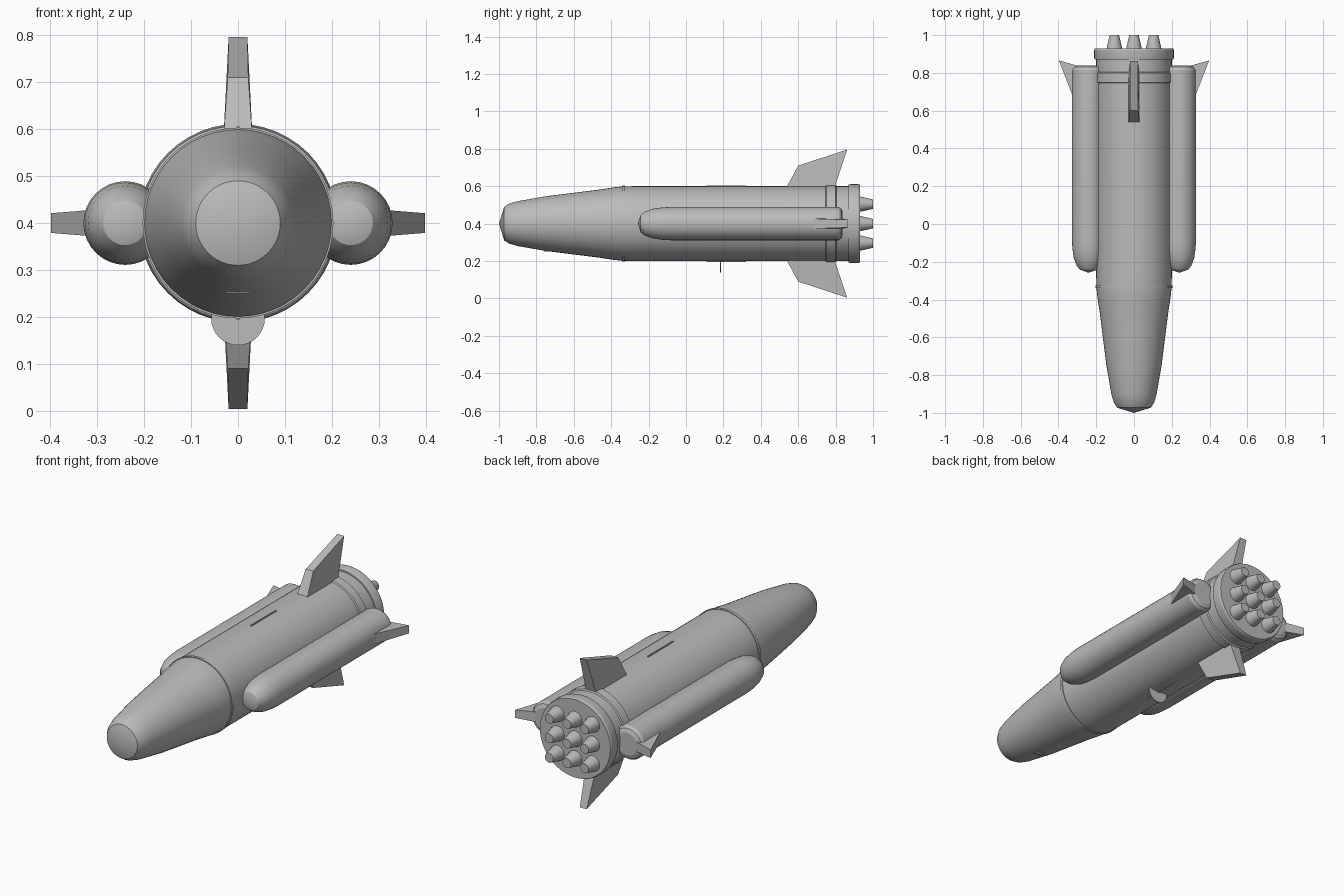
import bpy, bmesh, math
from mathutils import Vector

if "Cube" in bpy.data.objects:
    bpy.data.objects.remove(bpy.data.objects["Cube"])

ZC = 0.4  # height of the rocket axis

grey = bpy.data.materials.new("hull grey")
grey.diffuse_color = (0.5, 0.5, 0.5, 1)
grey.use_nodes = True
grey.node_tree.nodes["Principled BSDF"].inputs["Base Color"].default_value = grey.diffuse_color


def finish(name, bm, smooth=True):
    bmesh.ops.remove_doubles(bm, verts=bm.verts, dist=1e-5)
    bmesh.ops.recalc_face_normals(bm, faces=bm.faces)
    me = bpy.data.meshes.new(name)
    bm.to_mesh(me)
    bm.free()
    me.materials.append(grey)
    ob = bpy.data.objects.new(name, me)
    bpy.context.collection.objects.link(ob)
    if smooth:
        bpy.ops.object.select_all(action='DESELECT')
        ob.select_set(True)
        bpy.context.view_layer.objects.active = ob
        bpy.ops.object.shade_smooth_by_angle(angle=math.radians(20))
    return ob


def lathe(name, profile, x=0, z=ZC, sides=48):
    """Spin (y, radius) points round an axis parallel to y."""
    bm = bmesh.new()
    vs = [bm.verts.new((x + r, y, z)) for y, r in profile]
    es = [bm.edges.new(p) for p in zip(vs, vs[1:])]
    bmesh.ops.spin(bm, geom=vs + es, cent=(x, 0, z), axis=(0, 1, 0),
                   angle=2 * math.pi, steps=sides)
    return finish(name, bm)


def fin(name, outline, place):
    """Loft (y, distance, half thickness) outline; place maps (d, y, t) to space."""
    bm = bmesh.new()
    a = [bm.verts.new(place(d, y, t)) for y, d, t in outline]
    b = [bm.verts.new(place(d, y, -t)) for y, d, t in outline]
    bm.faces.new(a)
    bm.faces.new(b[::-1])
    n = len(a)
    for i in range(n):
        j = (i + 1) % n
        bm.faces.new((a[i], b[i], b[j], a[j]))
    return finish(name, bm, False)


def box(name, loc, size):
    bm = bmesh.new()
    bmesh.ops.create_cube(bm, size=1)
    for v in bm.verts:
        v.co = Vector(loc) + v.co * Vector(size)
    return finish(name, bm, False)


# main hull with nose
lathe("hull", [(-1, 0), (-0.972, 0.09), (-0.945, 0.107), (-0.9, 0.12), (-0.75, 0.146),
               (-0.6, 0.165), (-0.47, 0.181), (-0.4, 0.192), (-0.34, 0.199),
               (-0.28, 0.2), (0.9, 0.2), (0.9, 0)])
# raised bands and the engine rim
lathe("nose_band", [(-0.34, 0.19), (-0.34, 0.203), (-0.325, 0.203), (-0.325, 0.19)])
lathe("rear_band", [(0.74, 0.19), (0.75, 0.207), (0.8, 0.207), (0.81, 0.19)])
lathe("engine_rim", [(0.87, 0), (0.87, 0.208), (0.88, 0.211), (0.92, 0.211), (0.93, 0.207), (0.93, 0)])

# three by three engine nozzles
for i in (-1, 0, 1):
    for k in (-1, 0, 1):
        lathe("nozzle", [(0.92, 0), (0.92, 0.042), (0.935, 0.04), (1, 0.025), (1, 0)],
              i * 0.104, ZC + k * 0.104, 20)

# side boosters with their fins
for s in (-1, 1):
    lathe("booster", [(-0.258, 0), (-0.242, 0.047), (-0.22, 0.064), (-0.18, 0.079), (-0.13, 0.086),
                      (-0.08, 0.089), (0.815, 0.089), (0.83, 0.08), (0.838, 0.06), (0.838, 0)],
          s * 0.24, ZC, 32)
    fin("booster_fin", [(0.64, 0.31, 0.028), (0.866, 0.398, 0.021), (0.83, 0.27, 0.028)],
        lambda d, y, t: (s * d, y, ZC + t))

# upper and lower tail fins, and thin rails along the hull
for s in (-1, 1):
    fin("tail_fin", [(0.53, 0.18, 0.031), (0.6, 0.31, 0.022), (0.862, 0.396, 0.02), (0.79, 0.18, 0.031)],
        lambda d, y, t: (t, y, ZC + s * d))
    box("hull_rail", (0, 0.215, ZC + s * 0.199), (0.006, 0.21, 0.012))

# round plate under the belly
lathe("belly_plate", [(0.183, 0), (0.183, 0.057), (0.188, 0.057), (0.188, 0)], 0, 0.197, 32)
# small slat under the nose
box("nose_slat", (0, -0.745, 0.252), (0.052, 0.03, 0.003))
